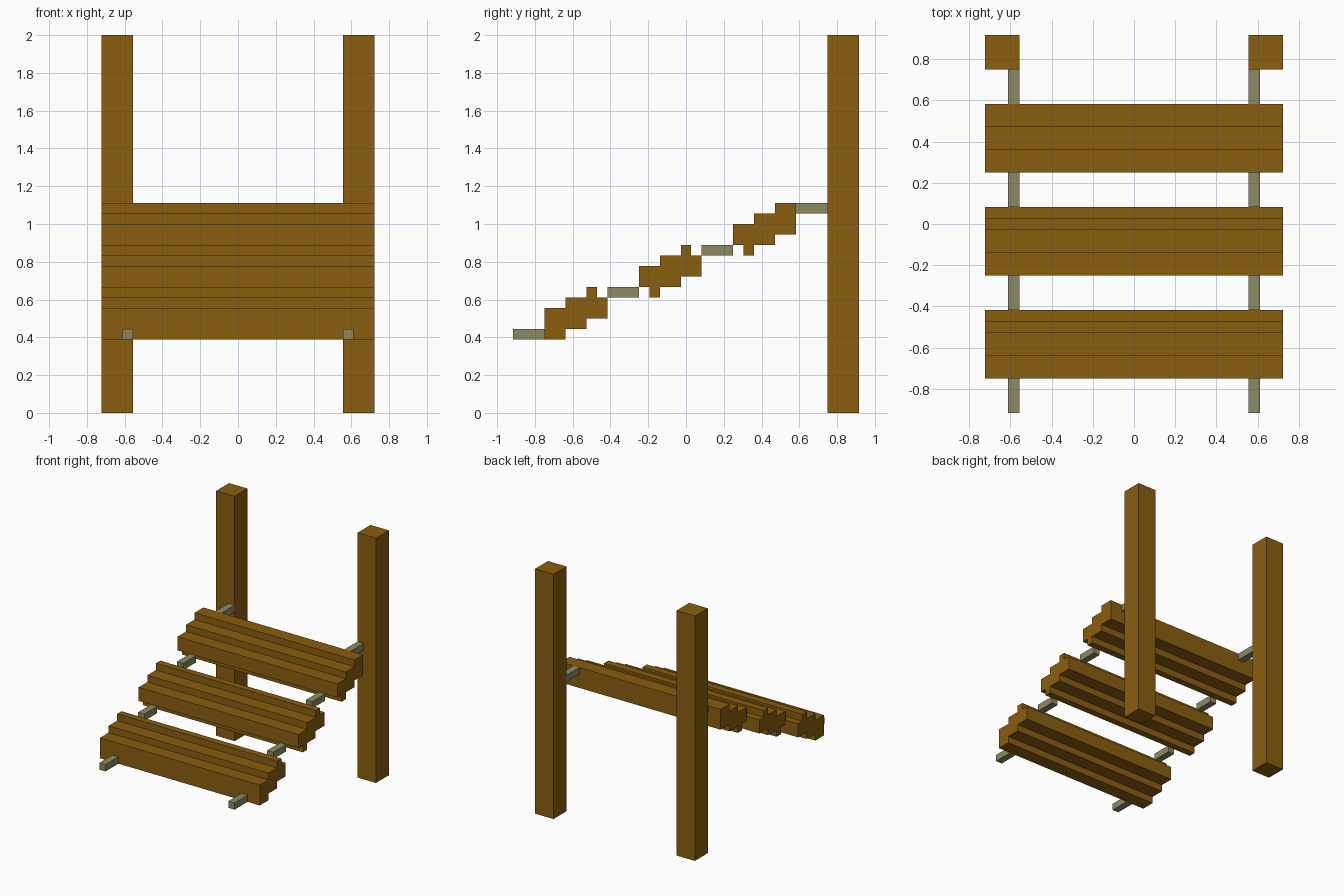
import bpy, bmesh

if "Cube" in bpy.data.objects:
    bpy.data.objects.remove(bpy.data.objects["Cube"])

U = 1 / 18          # grid unit
Y0 = -16.5          # front edge of the model, in grid units


def material(name, color):
    m = bpy.data.materials.new(name)
    m.diffuse_color = (*color, 1)
    m.use_nodes = True
    m.node_tree.nodes["Principled BSDF"].inputs["Base Color"].default_value = m.diffuse_color
    return m


wood = material("brown wood", (0.254, 0.112, 0.0044))
metal = material("grey green rail", (0.258, 0.258, 0.125))


def extrude_profile(name, outline, x0, x1, mat):
    """Extrude a side outline of (y, z) grid points from x0 to x1."""
    bm = bmesh.new()
    face = bm.faces.new([bm.verts.new((x0 * U, (y + Y0) * U, z * U)) for y, z in outline])
    ext = bmesh.ops.extrude_face_region(bm, geom=[face])
    verts = [g for g in ext["geom"] if isinstance(g, bmesh.types.BMVert)]
    bmesh.ops.translate(bm, verts=verts, vec=((x1 - x0) * U, 0, 0))
    bmesh.ops.recalc_face_normals(bm, faces=bm.faces)
    me = bpy.data.meshes.new(name)
    bm.to_mesh(me)
    bm.free()
    me.materials.append(mat)
    ob = bpy.data.objects.new(name, me)
    bpy.context.collection.objects.link(ob)
    return ob


def box(name, x0, x1, y0, y1, z0, z1, mat):
    return extrude_profile(name, [(y0, z0), (y1, z0), (y1, z1), (y0, z1)], x0, x1, mat)


def stepped_outline(columns):
    """Outline of side-by-side columns (y0, y1, bottom, top)."""
    pts = []
    for y0, y1, b, t in columns:
        pts += [(y0, b), (y1, b)]
    for y0, y1, b, t in reversed(columns):
        pts += [(y1, t), (y0, t)]
    return [p for i, p in enumerate(pts) if p != pts[i - 1]]


# tilted planks, stair-stepped in side profile
planks = {
    "front_plank": [(3, 5, 7, 10), (5, 7, 8, 11), (7, 8, 9, 12), (8, 9, 9, 11)],
    "middle_plank": [(12, 13, 12, 14), (13, 14, 11, 14), (14, 16, 12, 15),
                     (16, 17, 13, 16), (17, 18, 13, 15)],
    "rear_plank": [(21, 22, 16, 18), (22, 23, 15, 18), (23, 25, 16, 19), (25, 27, 17, 20)],
}
for name, cols in planks.items():
    extrude_profile(name, stepped_outline(cols), -13, 13, wood)

# posts and rail pieces, on both sides
for side, s in (("left", -1), ("right", 1)):
    a, b = sorted((10 * s, 13 * s))
    box(side + "_post", a, b, 30, 33, 0, 36, wood)
    a, b = sorted((10 * s, 11 * s))
    for i, z in enumerate((7, 11, 15, 19)):
        box(f"{side}_rail_{i + 1}", a, b, i * 9, i * 9 + 3, z, z + 1, metal)
